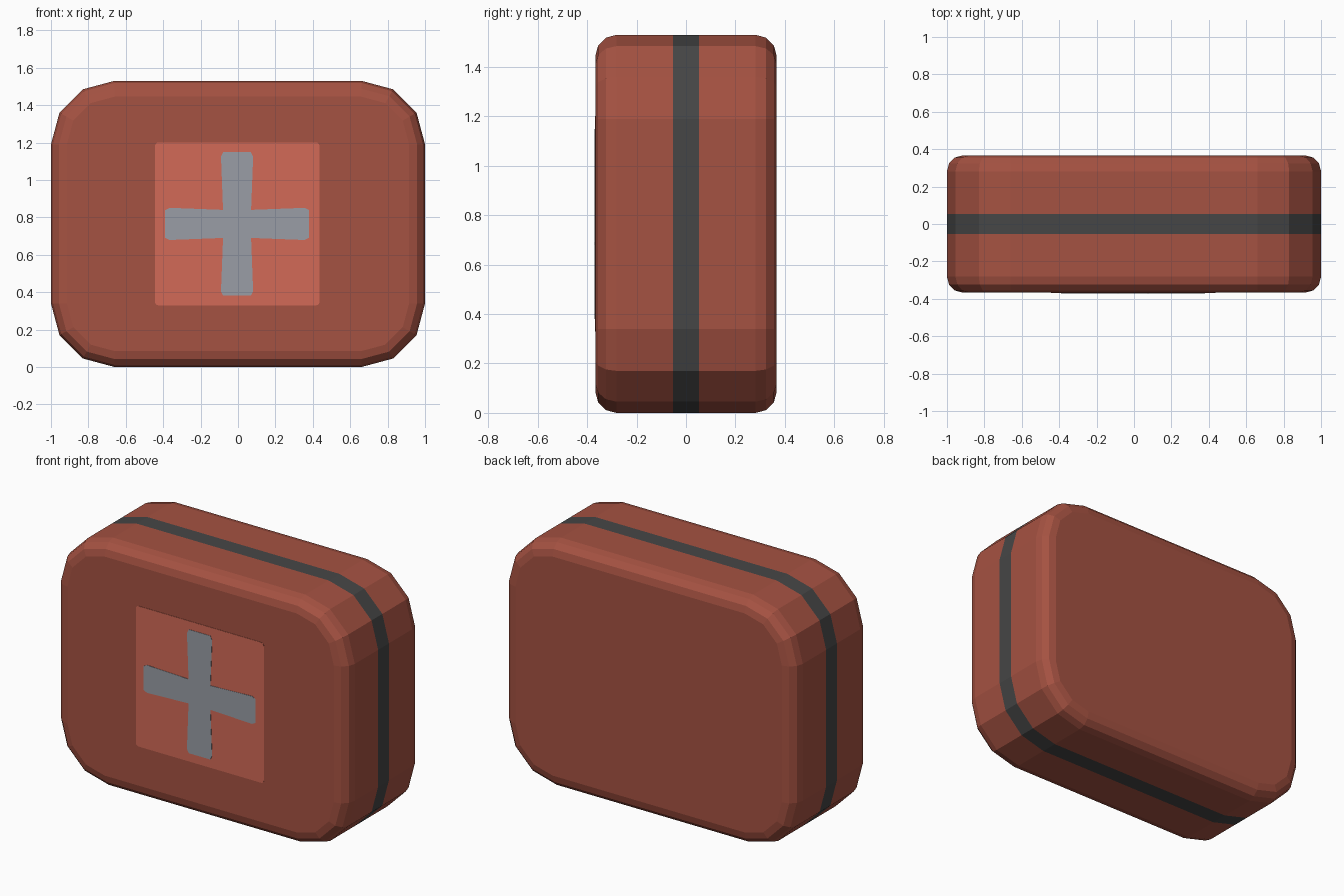
import bpy, bmesh, math

if "Cube" in bpy.data.objects:
    bpy.data.objects.remove(bpy.data.objects["Cube"])

W, H, D = 1.0, 0.765, 0.367      # half width, half height, half depth
CORNER, EDGE, BAND = 0.34, 0.085, 0.053


def material(name, color):
    m = bpy.data.materials.new(name)
    m.diffuse_color = (*color, 1)
    m.use_nodes = True
    m.node_tree.nodes["Principled BSDF"].inputs["Base Color"].default_value = m.diffuse_color
    return m


red = material("brick red", (0.376, 0.084, 0.054))
light_red = material("light red", (0.644, 0.144, 0.095))
grey = material("cool grey", (0.319, 0.337, 0.381))
black = material("charcoal", (0.061, 0.061, 0.061))


def rounded_rect(w, h, r, steps):
    """Outline of a rounded rectangle, counter-clockwise in x/z."""
    pts = []
    for q, (sx, sz) in enumerate([(1, 1), (-1, 1), (-1, -1), (1, -1)]):
        for i in range(steps + 1):
            a = math.pi / 2 * (q + i / steps)
            pts.append((sx * (w - r) + r * math.cos(a), sz * (h - r) + r * math.sin(a)))
    return pts


def loft(name, rings, mats, band=None):
    """Skin a list of (y, outline) rings and cap both ends."""
    bm = bmesh.new()
    loops = [[bm.verts.new((x, y, z + H)) for x, z in pts] for y, pts in rings]
    n = len(loops[0])
    for k, (a, b) in enumerate(zip(loops, loops[1:])):
        for i in range(n):
            f = bm.faces.new((a[i], a[(i + 1) % n], b[(i + 1) % n], b[i]))
            f.material_index = 1 if k == band else 0
    bm.faces.new(loops[0])
    bm.faces.new(loops[-1][::-1])
    bmesh.ops.recalc_face_normals(bm, faces=bm.faces)
    me = bpy.data.meshes.new(name)
    bm.to_mesh(me)
    bm.free()
    for m in mats:
        me.materials.append(m)
    ob = bpy.data.objects.new(name, me)
    bpy.context.collection.objects.link(ob)
    return ob


# Case with rounded rims and a dark band round the middle
front = []
for i in range(4):
    a = math.pi / 2 * i / 3
    d = EDGE * (1 - math.sin(a))
    y = -D + EDGE * (1 - math.cos(a))
    front.append((y, rounded_rect(W - d, H - d, CORNER - d, 3)))
front.append((-BAND, rounded_rect(W, H, CORNER, 3)))
back = [(-y, pts) for y, pts in reversed(front)]
loft("case", front + back, [red, black], band=len(front) - 1)

# Square panel on the front
panel = [(x - 0.004, z) for x, z in rounded_rect(0.44, 0.436, 0.02, 3)]
loft("front_panel", [(-D - 0.002, panel), (-D + 0.001, panel)], [light_red])

# Cross with slightly flared arms
arm = [(0.075, 0.075), (0.086, 0.36), (0.074, 0.384), (-0.074, 0.384), (-0.086, 0.36)]
cross = []
for k in range(4):
    c, s = round(math.cos(k * math.pi / 2)), round(math.sin(k * math.pi / 2))
    cross += [(x * c - z * s - 0.005, x * s + z * c) for x, z in arm]
loft("cross", [(-D - 0.004, cross), (-D - 0.001, cross)], [grey])
